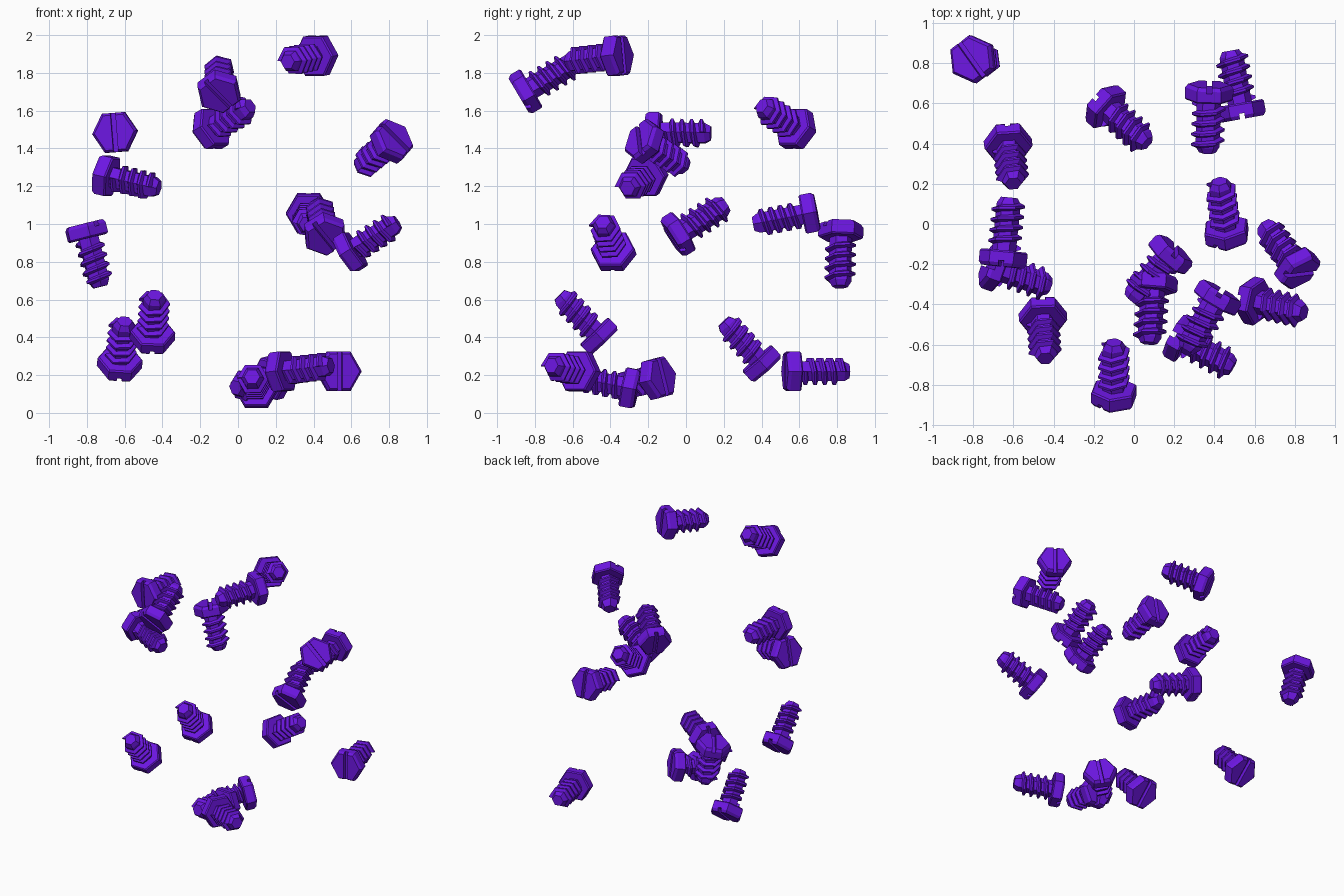
import bpy, bmesh
from math import cos, sin, pi
from mathutils import Vector, Matrix

if "Cube" in bpy.data.objects:
    bpy.data.objects.remove(bpy.data.objects["Cube"])

LENGTH = 0.345      # head top to tip
HEAD = 0.08         # head thickness
PITCH = 0.052

purple = bpy.data.materials.new("purple")
purple.diffuse_color = (0.15, 0.008, 0.75, 1)
purple.use_nodes = True
purple.node_tree.nodes["Principled BSDF"].inputs["Base Color"].default_value = purple.diffuse_color


def lathe(bm, profile, sides=6):
    """Closed faceted solid from (radius, z) rings."""
    rings = [[bm.verts.new((r * cos(2 * pi * i / sides), r * sin(2 * pi * i / sides), z))
              for i in range(sides)] for r, z in profile]
    for a, b in zip(rings, rings[1:]):
        for i in range(sides):
            j = (i + 1) % sides
            bm.faces.new((a[i], a[j], b[j], b[i]))
    bm.faces.new(rings[0])
    bm.faces.new(rings[-1])


def thread(bm, start, turns, sides=6):
    """Trapezoid rib swept down a six-step helix."""
    section = [(0.052, 0.019), (0.083, 0.006), (0.083, -0.006), (0.052, -0.019)]
    prev = None
    for k in range(int(turns * sides) + 1):
        a, z = -2 * pi * k / sides, start - PITCH * k / sides
        ring = [bm.verts.new((r * cos(a), r * sin(a), z + dz)) for r, dz in section]
        if prev:
            for i in range(4):
                j = (i + 1) % 4
                bm.faces.new((prev[i], prev[j], ring[j], ring[i]))
        else:
            bm.faces.new(ring)
        prev = ring
    bm.faces.new(prev)


def finish(bm, name):
    bmesh.ops.recalc_face_normals(bm, faces=bm.faces)
    me = bpy.data.meshes.new(name)
    bm.to_mesh(me)
    bm.free()
    ob = bpy.data.objects.new(name, me)
    bpy.context.collection.objects.link(ob)
    return ob


# hex head with a chamfered top, slotted across the flats
bm = bmesh.new()
lathe(bm, [(0.112, -HEAD), (0.12, -HEAD + 0.008), (0.12, -0.018), (0.106, 0)])
head = finish(bm, "screw_head")
bm = bmesh.new()
bmesh.ops.create_cube(bm, size=1, matrix=Matrix.Diagonal((0.026, 0.4, 0.056, 1)))
cutter = finish(bm, "slot_cutter")
cutter.hide_render = True
mod = head.modifiers.new("slot", 'BOOLEAN')
mod.object, mod.operation, mod.solver = cutter, 'DIFFERENCE', 'EXACT'
bpy.context.view_layer.update()
head_mesh = bpy.data.meshes.new_from_object(
    head.evaluated_get(bpy.context.evaluated_depsgraph_get()))
bpy.data.objects.remove(head)
bpy.data.objects.remove(cutter)

# shaft with blunt tip, helical thread
bm = bmesh.new()
lathe(bm, [(0.06, -HEAD + 0.01), (0.06, -LENGTH + 0.03), (0.042, -LENGTH)])
thread(bm, -HEAD - 0.018, 4)
bmesh.ops.recalc_face_normals(bm, faces=bm.faces)
bm.from_mesh(head_mesh)
screw_mesh = bpy.data.meshes.new("screw")
bm.to_mesh(screw_mesh)
bm.free()
screw_mesh.materials.clear()
screw_mesh.materials.append(purple)

# head-top centre, tip centre, slot direction
Z = (0, 0, 1)
screws = [
    ((-0.81, 0.82, 0.995), (-0.73, 0.815, 0.675), (0.57, -0.75, 0)),
    ((-0.63, 0.43, 0.23), (-0.60, 0.20, 0.485), (0, 1, 1)),
    ((-0.655, -0.21, 1.485), (-0.62, 0.13, 1.48), (-0.08, 0, 1)),
    ((-0.735, -0.20, 1.265), (-0.42, -0.31, 1.19), Z),
    ((-0.455, -0.43, 0.375), (-0.44, -0.67, 0.625), (0, 1, 1)),
    ((-0.10, -0.885, 1.68), (-0.10, -0.59, 1.855), (0.6, 0, -0.8)),
    ((-0.17, 0.61, 1.485), (0.065, 0.40, 1.625), Z),
    ((0.54, 0.525, 0.22), (0.48, 0.86, 0.22), Z),
    ((0.375, 0.69, 1.065), (0.365, 0.36, 1.0), Z),
    ((0.465, -0.075, 0.925), (0.425, 0.21, 1.105), (0.5, 0, -0.8)),
    ((0.84, -0.255, 1.46), (0.645, 0.0, 1.30), (0.7, 0, -0.6)),
    ((0.56, -0.375, 0.83), (0.845, -0.44, 1.01), Z),
    ((0.435, -0.335, 1.895), (0.265, -0.62, 1.86), Z),
    ((0.20, -0.55, 0.215), (0.485, -0.71, 0.25), Z),
    ((0.10, -0.265, 0.125), (0.075, -0.585, 0.19), Z),
    ((0.205, -0.125, 0.19), (-0.01, -0.37, 0.135), (0, 0.25, -0.9)),
]
for n, (top, tip, slot) in enumerate(screws, 1):
    top, tip = Vector(top), Vector(tip)
    z = (top - tip).normalized()
    x = Vector(slot).cross(z).normalized()
    y = z.cross(x)
    origin = (top + tip) / 2 + z * LENGTH / 2
    m = Matrix((x, y, z)).transposed().to_4x4()
    m.translation = origin
    ob = bpy.data.objects.new(f"screw_{n:02d}", screw_mesh)
    ob.matrix_world = m
    bpy.context.collection.objects.link(ob)
